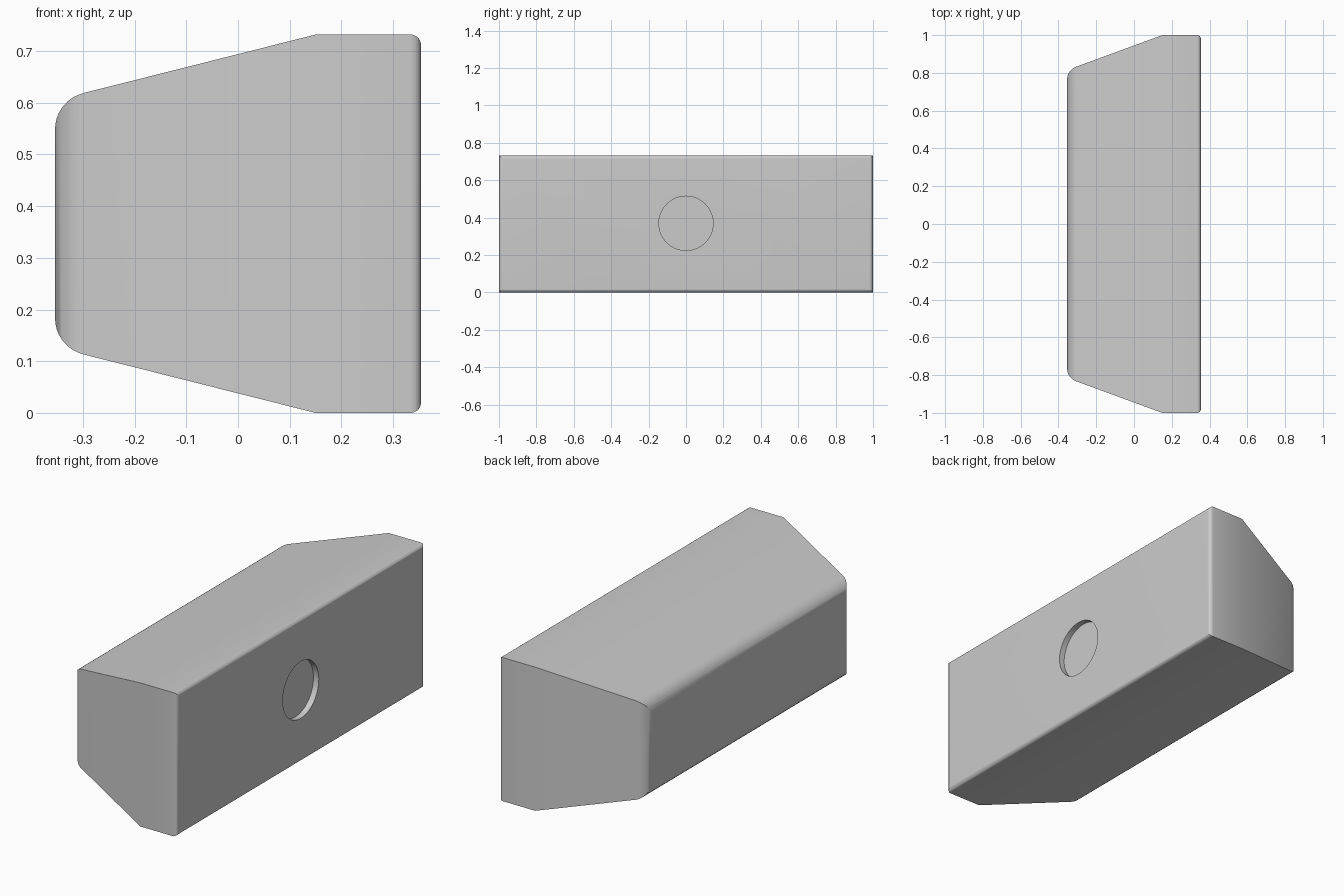
import bpy, bmesh, math
from mathutils import Vector, Matrix

if "Cube" in bpy.data.objects:
    bpy.data.objects.remove(bpy.data.objects["Cube"], do_unlink=True)

HALF_X, HALF_Y, HEIGHT = 0.354, 1.0, 0.732
MID_Z = HEIGHT / 2
SHOULDER_X = 0.15

grey = bpy.data.materials.new("plain grey")
grey.use_nodes = True
colour = (0.6, 0.6, 0.6, 1)
grey.diffuse_color = colour
grey.node_tree.nodes["Principled BSDF"].inputs["Base Color"].default_value = colour


def rounded(points, steps=8):
    """Outline with each (x, w, radius) corner filleted."""
    out = []
    for i, (x, w, r) in enumerate(points):
        p = Vector((x, w))
        if not r:
            out.append(p)
            continue
        a = (Vector(points[i - 1][:2]) - p).normalized()
        b = (Vector(points[(i + 1) % len(points)][:2]) - p).normalized()
        half = a.angle(b) / 2
        centre = p + (a + b).normalized() * r / math.sin(half)
        start = p + a * r / math.tan(half) - centre
        end = p + b * r / math.tan(half) - centre
        for k in range(steps + 1):
            out.append(centre + start.lerp(end, k / steps).normalized() * r)
    return out


def tapered_outline(half_wide, half_narrow):
    """Symmetric outline: straight at +x, tapering to a soft narrow end at -x."""
    side = [(HALF_X, half_wide, 0.02), (SHOULDER_X, half_wide, 0),
            (-HALF_X, half_narrow, 0.072)]
    return rounded(side + [(x, -w, r) for x, w, r in reversed(side)])


def prism(name, outline, place, depth):
    """Extrude an outline; place maps (x, w, d) into space."""
    bm = bmesh.new()
    base = bm.faces.new([bm.verts.new(place(p.x, p.y, -depth)) for p in outline])
    shift = place(0, 0, depth) - place(0, 0, -depth)
    top = bmesh.ops.extrude_face_region(bm, geom=[base], use_keep_orig=True)
    verts = [g for g in top["geom"] if isinstance(g, bmesh.types.BMVert)]
    bmesh.ops.translate(bm, verts=verts, vec=shift)
    bmesh.ops.recalc_face_normals(bm, faces=bm.faces)
    return add_object(name, bm)


def add_object(name, bm):
    mesh = bpy.data.meshes.new(name)
    bm.to_mesh(mesh)
    bm.free()
    mesh.materials.append(grey)
    obj = bpy.data.objects.new(name, mesh)
    bpy.context.collection.objects.link(obj)
    return obj


def cut(target, tool, operation):
    mod = target.modifiers.new(operation.lower(), 'BOOLEAN')
    mod.object, mod.operation, mod.solver = tool, operation, 'EXACT'
    bpy.context.view_layer.objects.active = target
    bpy.ops.object.modifier_apply(modifier=mod.name)
    bpy.data.objects.remove(tool, do_unlink=True)


# Block: tapered in height, then trimmed to the tapered plan
block = prism("tapered_block", tapered_outline(MID_Z, 0.239),
              lambda x, w, d: Vector((x, d, MID_Z + w)), HALF_Y + 0.1)
plan = prism("plan_cutter", tapered_outline(HALF_Y, 0.815),
             lambda x, w, d: Vector((x, w, MID_Z + d)), HEIGHT)
cut(block, plan, 'INTERSECT')

# Shallow round recess in the wide face
bm = bmesh.new()
bmesh.ops.create_cone(bm, cap_ends=True, segments=64, radius1=0.145, radius2=0.145,
                      depth=0.06, matrix=Matrix.Translation((HALF_X, 0, MID_Z + 0.003))
                      @ Matrix.Rotation(math.pi / 2, 4, 'Y'))
cut(block, add_object("recess_cutter", bm), 'DIFFERENCE')

# Smooth shading with sharp edges kept
bpy.ops.object.select_all(action='DESELECT')
block.select_set(True)
bpy.context.view_layer.objects.active = block
bpy.ops.object.shade_smooth_by_angle(angle=math.radians(30))
